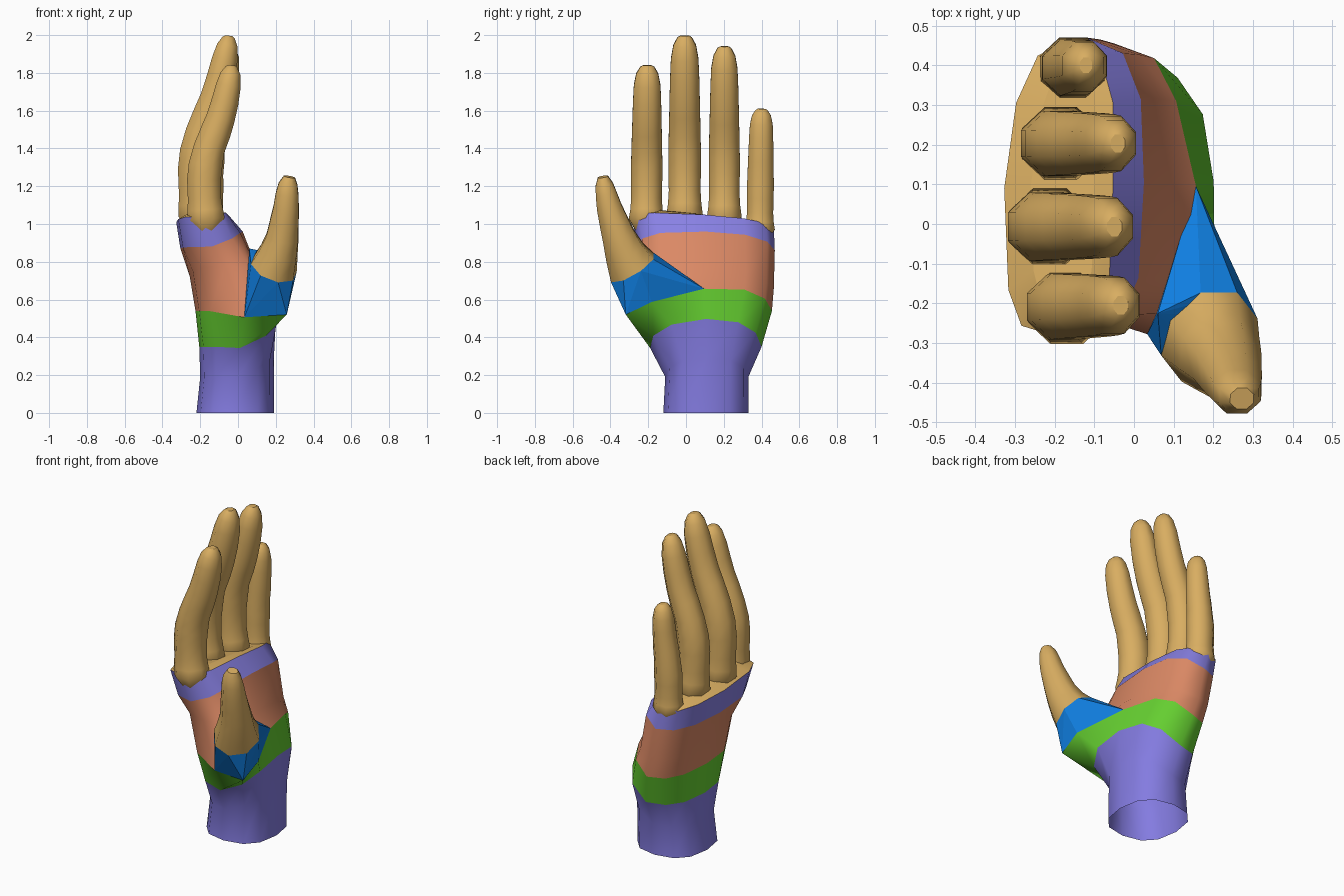
import bpy
import bmesh
from math import sin, cos, pi, radians
from mathutils import Vector

if "Cube" in bpy.data.objects:
    bpy.data.objects.remove(bpy.data.objects["Cube"])

COLORS = {
    "tan": (0.69, 0.42, 0.12), "purple": (0.23, 0.20, 0.75), "lilac": (0.25, 0.22, 0.78),
    "green": (0.13, 0.62, 0.03), "salmon": (0.71, 0.25, 0.13), "blue": (0.005, 0.21, 0.75),
}
MATS = {}
for key, rgb in COLORS.items():
    MATS[key] = bpy.data.materials.new(key)
    MATS[key].diffuse_color = (*rgb, 1)


def add_object(name, color, me):
    me.materials.append(MATS[color])
    ob = bpy.data.objects.new(name, me)
    bpy.context.collection.objects.link(ob)


def loft(name, color, rings, cap=False):
    """Skin a stack of equal point rings."""
    n = len(rings[0])
    verts = [p for r in rings for p in r]
    faces = []
    for b in range(len(rings) - 1):
        for i in range(n):
            j = (i + 1) % n
            faces.append((b * n + i, b * n + j, (b + 1) * n + j, (b + 1) * n + i))
    if cap:
        faces.append(tuple(range((len(rings) - 1) * n, len(rings) * n)))
    me = bpy.data.meshes.new(name)
    me.from_pydata(verts, [], faces)
    for f in me.polygons:
        f.use_smooth = len(f.vertices) == 4
    add_object(name, color, me)


def hull(name, color, pts):
    """Convex skin around a few points."""
    bm = bmesh.new()
    vs = [bm.verts.new(p) for p in pts]
    bmesh.ops.convex_hull(bm, input=vs)
    bmesh.ops.delete(bm, geom=[v for v in bm.verts if not v.link_faces], context="VERTS")
    me = bpy.data.meshes.new(name)
    bm.to_mesh(me)
    bm.free()
    add_object(name, color, me)


def spow(v, p):
    return abs(v) ** p * (1 if v >= 0 else -1)


def palm_ring(cx, cy, rx, ry, z, lift=0, tilt=0, thenar=0, square=0.8, skew=0, n=12):
    """Hand cross-section: lift raises the palm side, thenar swells the thumb side,
    square sharpens the index side, skew pulls the little-finger side forward."""
    pts = []
    for i in range(n):
        a = 2 * pi * i / n
        w = thenar * max(0, cos(a - radians(-52))) ** 4
        p = square if sin(a) < 0 else 0.8
        pts.append(Vector((cx + rx * spow(cos(a), p) + 1.35 * w + skew * max(0, sin(a)),
                           cy + ry * spow(sin(a), p) - 0.85 * w,
                           z + lift * max(0, cos(a)) + tilt * sin(a) - 0.55 * w)))
    return pts


def tube_rings(path, n=8):
    """Rings across a path of (x, y, z, thickness, width) rows."""
    cs = [Vector(p[:3]) for p in path]
    rings = []
    for k, (c, p) in enumerate(zip(cs, path)):
        t = (cs[min(k + 1, len(cs) - 1)] - cs[max(k - 1, 0)]).normalized()
        u = Vector((0, 1, 0))
        u = (u - t * u.dot(t)).normalized()
        v = u.cross(t)
        rings.append([c + (v * cos(a) * p[3] + u * sin(a) * p[4]) * 1.08
                      for a in (2 * pi * (i + 0.5) / n for i in range(n))])
    return rings


# Hand cross-sections from wrist to knuckles
R = [
    palm_ring(-0.015, 0.105, 0.205, 0.225, 0.0),
    palm_ring(-0.005, 0.11, 0.195, 0.22, 0.19, 0.10),
    palm_ring(-0.005, 0.11, 0.20, 0.29, 0.35, 0.15, 0.0, 0.03),
    palm_ring(-0.05, 0.115, 0.175, 0.34, 0.54, 0.13, 0.0, 0.16),
    palm_ring(-0.085, 0.115, 0.17, 0.35, 0.72, 0.04, -0.06, 0.03, 0.7),
    palm_ring(-0.14, 0.105, 0.165, 0.365, 0.87, 0.09, -0.01, 0, 0.6, 0.02),
    palm_ring(-0.19, 0.09, 0.137, 0.375, 1.01, 0.04, -0.03, 0, 0.55, 0.03),
    palm_ring(-0.18, 0.095, 0.08, 0.32, 1.04, 0.01, -0.04, 0, 0.6, 0.03),
]
loft("wrist", "purple", R[0:3])
loft("heel_of_palm", "green", R[2:4])
loft("palm", "salmon", R[3:6])
loft("knuckle_band", "lilac", R[5:7])
loft("finger_webbing", "tan", R[6:8], cap=True)

# Fingers: shared profile of (height fraction, curl offset, thickness, width)
PROFILE = [
    (0, 0, 0.7, 0.65), (0.075, -0.005, 1.2, 1.12), (0.13, -0.01, 1.13, 1.03),
    (0.2, -0.015, 1.06, 0.98), (0.31, -0.018, 1.08, 1.0), (0.4, -0.008, 1.08, 1.0),
    (0.5, 0.015, 1.0, 0.98), (0.6, 0.055, 0.98, 0.95), (0.68, 0.085, 0.92, 0.93),
    (0.78, 0.113, 0.87, 0.9), (0.88, 0.135, 0.79, 0.85), (0.95, 0.148, 0.64, 0.7),
    (0.99, 0.154, 0.38, 0.45), (1, 0.155, 0.22, 0.28),
]
FINGERS = [  # name, x, y, base z, tip z, curl, half width, sideways lean
    ("index_finger", -0.165, -0.21, 0.96, 1.84, 0.85, 0.083, 0.005),
    ("middle_finger", -0.207, -0.007, 0.97, 1.997, 1.02, 0.086, 0.0),
    ("ring_finger", -0.18, 0.203, 0.965, 1.94, 0.9, 0.082, 0.0),
    ("little_finger", -0.152, 0.39, 0.92, 1.61, 0.2, 0.071, 0.01),
]
for name, x, y, z0, z1, curl, w, lean in FINGERS:
    path = [(x + o * curl, y + lean * t, z0 + (z1 - z0) * t, th * w, wd * w)
            for t, o, th, wd in PROFILE]
    loft(name, "tan", tube_rings(path), cap=True)

# Thumb: digit, then the mound stretched from its base to the palm
THUMB = [
    (0.14, -0.205, 0.66, 0.12, 0.13),
    (0.19, -0.285, 0.77, 0.12, 0.13), (0.215, -0.325, 0.85, 0.10, 0.105),
    (0.235, -0.355, 0.93, 0.085, 0.088), (0.245, -0.382, 1.01, 0.076, 0.077),
    (0.255, -0.407, 1.09, 0.067, 0.066), (0.26, -0.423, 1.16, 0.06, 0.056),
    (0.265, -0.433, 1.21, 0.05, 0.046), (0.272, -0.44, 1.25, 0.03, 0.027),
]
T = tube_rings(THUMB)
loft("thumb", "tan", T[1:], cap=True)
hull("thumb_mound", "blue", T[1] + [R[3][k] for k in (9, 10, 11, 0)]
     + [R[4][10], R[4][11], Vector((0.06, -0.225, 0.87))])

for m in bpy.data.materials:
    if m.users and not m.is_grease_pencil:
        m.use_nodes = True
        m.node_tree.nodes["Principled BSDF"].inputs["Base Color"].default_value = m.diffuse_color
